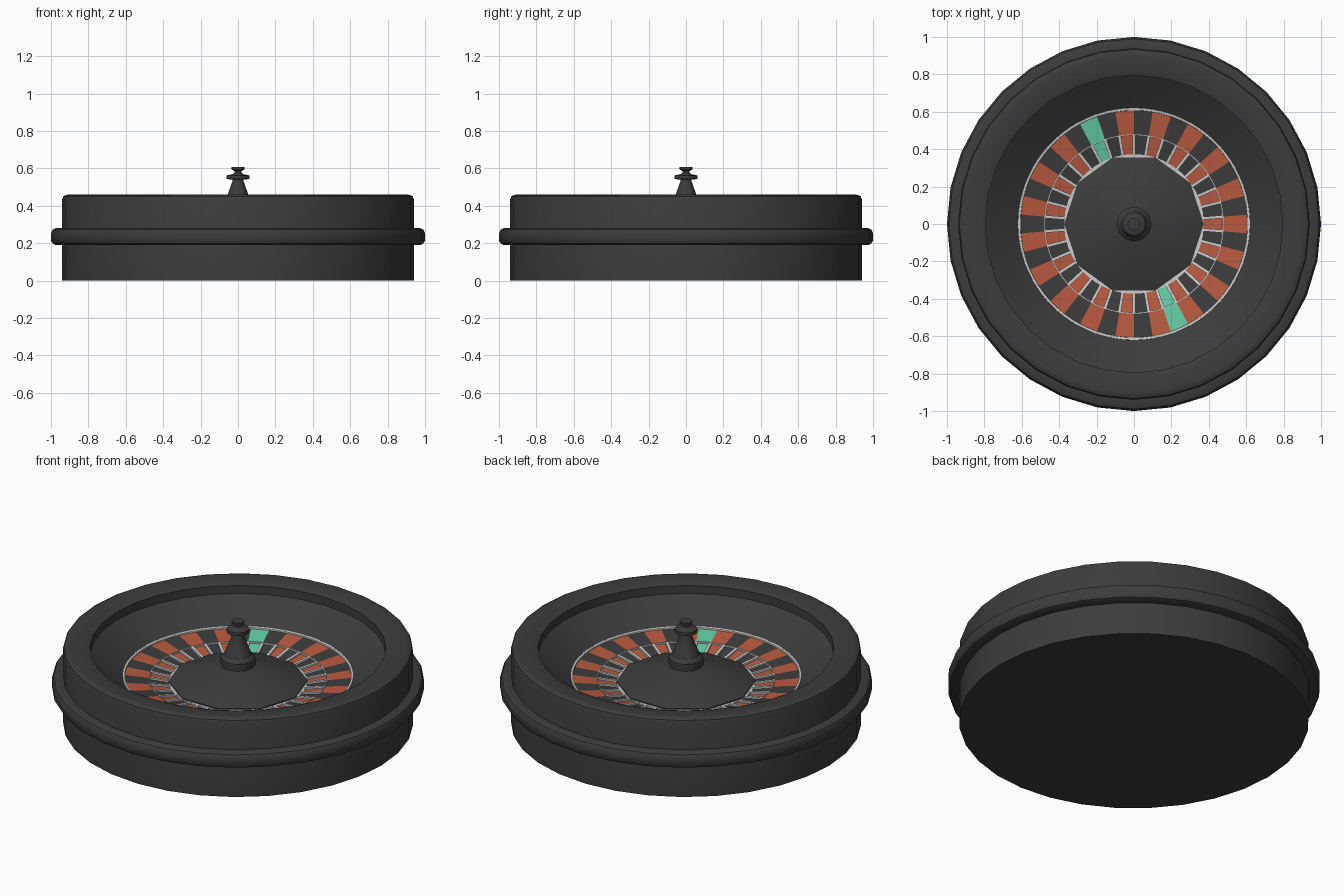
import bpy, bmesh
from math import cos, sin, pi, radians

if "Cube" in bpy.data.objects:
    bpy.data.objects.remove(bpy.data.objects["Cube"])


def material(name, rgb):
    m = bpy.data.materials.new(name)
    m.diffuse_color = (*rgb, 1)
    m.use_nodes = True
    m.node_tree.nodes["Principled BSDF"].inputs["Base Color"].default_value = m.diffuse_color
    return m


BLACK = material("black", (0.045, 0.045, 0.045))
RED = material("red", (0.48, 0.10, 0.05))
GREEN = material("green", (0.12, 0.60, 0.36))
WHITE = material("white", (0.75, 0.75, 0.75))


def finish(name, bm, mats, smooth=35):
    bmesh.ops.remove_doubles(bm, verts=bm.verts, dist=1e-5)
    bmesh.ops.recalc_face_normals(bm, faces=bm.faces)
    mesh = bpy.data.meshes.new(name)
    bm.to_mesh(mesh)
    bm.free()
    for m in mats:
        mesh.materials.append(m)
    ob = bpy.data.objects.new(name, mesh)
    bpy.context.collection.objects.link(ob)
    if smooth:
        bpy.ops.object.select_all(action='DESELECT')
        ob.select_set(True)
        bpy.context.view_layer.objects.active = ob
        bpy.ops.object.shade_smooth_by_angle(angle=radians(smooth))
    return ob


def lathe(name, profile, sides, mat, closed=False, smooth=35):
    bm = bmesh.new()
    verts = [bm.verts.new((r, 0, z)) for r, z in profile]
    pairs = list(zip(verts, verts[1:]))
    if closed:
        pairs.append((verts[-1], verts[0]))
    edges = [bm.edges.new(p) for p in pairs]
    bmesh.ops.spin(bm, geom=verts + edges, cent=(0, 0, 0), axis=(0, 0, 1),
                   angle=2 * pi, steps=sides, use_merge=True)
    return finish(name, bm, [mat], smooth)


# Bowl with rounded rim, inner lip and sloping ball track
lathe("bowl", [(0, 0), (0.94, 0), (0.94, 0.435), (0.934, 0.45), (0.92, 0.458),
               (0.90, 0.46), (0.82, 0.453), (0.795, 0.445), (0.795, 0.397),
               (0.70, 0.33), (0.615, 0.275), (0.60, 0.20), (0, 0.20)], 32, BLACK)

# Rounded band around the outside
lathe("outer_band", [(0.93, 0.19), (0.975, 0.19), (0.99, 0.197), (1.0, 0.215),
                     (1.0, 0.255), (0.99, 0.273), (0.975, 0.28), (0.93, 0.28)],
      32, BLACK, closed=True)

# Coloured number ring and pocket floors
POCKETS = 38
STEP = 2 * pi / POCKETS
R_OUT, Z_OUT = 0.612, 0.277
R_MID, Z_MID = 0.475, 0.260
R_IN, Z_IN = 0.355, 0.235


def polar(r, a, z):
    return (r * cos(a), r * sin(a), z)


def coloured_ring(name, r0, z0, r1, z1):
    bm = bmesh.new()
    for i in range(POCKETS):
        a, b = pi / 2 + i * STEP, pi / 2 + (i + 1) * STEP
        f = bm.faces.new([bm.verts.new(p) for p in (
            polar(r0, a, z0), polar(r1, a, z1), polar(r1, b, z1), polar(r0, b, z0))])
        f.material_index = 2 if i in (2, 21) else (1 if i % 2 == 0 else 0)
    finish(name, bm, [BLACK, RED, GREEN], 0)


coloured_ring("number_ring", R_MID, Z_MID, R_OUT, Z_OUT)
coloured_ring("pocket_floor", R_IN, Z_IN, R_MID, Z_MID - 0.005)

# White trim rings
lathe("outer_trim", [(0.606, 0.27), (0.608, 0.284), (0.62, 0.286), (0.622, 0.27)],
      POCKETS * 2, WHITE, closed=True)
lathe("pocket_trim", [(0.473, 0.25), (0.473, 0.264), (0.479, 0.265), (0.479, 0.25)],
      POCKETS * 2, WHITE, closed=True)
lathe("inner_trim", [(0.352, 0.22), (0.352, 0.246), (0.373, 0.246), (0.373, 0.22)],
      POCKETS * 2, WHITE, closed=True)

# White dividers between pockets
bm = bmesh.new()
for i in range(POCKETS):
    a = pi / 2 + i * STEP
    t = 0.008
    ring = []
    for r, z in ((R_IN, 0.22), (R_MID, 0.24), (R_MID, 0.264), (R_IN, 0.246)):
        ring.append([bm.verts.new((r * cos(a) - s * t * sin(a),
                                   r * sin(a) + s * t * cos(a), z)) for s in (-1, 1)])
    bm.faces.new([v[0] for v in ring])
    bm.faces.new([v[1] for v in ring])
    for j in range(4):
        p, q = ring[j], ring[(j + 1) % 4]
        bm.faces.new([p[0], q[0], q[1], p[1]])
finish("pocket_dividers", bm, [WHITE], 0)

# Ten-sided centre cone
lathe("centre_cone", [(0, 0.22), (0.373, 0.22), (0.373, 0.252), (0.09, 0.35), (0, 0.35)],
      10, BLACK)

# Turned spindle
lathe("spindle", [(0, 0.33), (0.093, 0.33), (0.093, 0.39), (0.082, 0.405), (0.075, 0.41),
                  (0.07, 0.425), (0.057, 0.455), (0.03, 0.53), (0.03, 0.54),
                  (0.062, 0.543), (0.062, 0.562), (0.03, 0.568), (0.02, 0.575),
                  (0.02, 0.586), (0.034, 0.593), (0.034, 0.606), (0, 0.608)], 12, BLACK)
